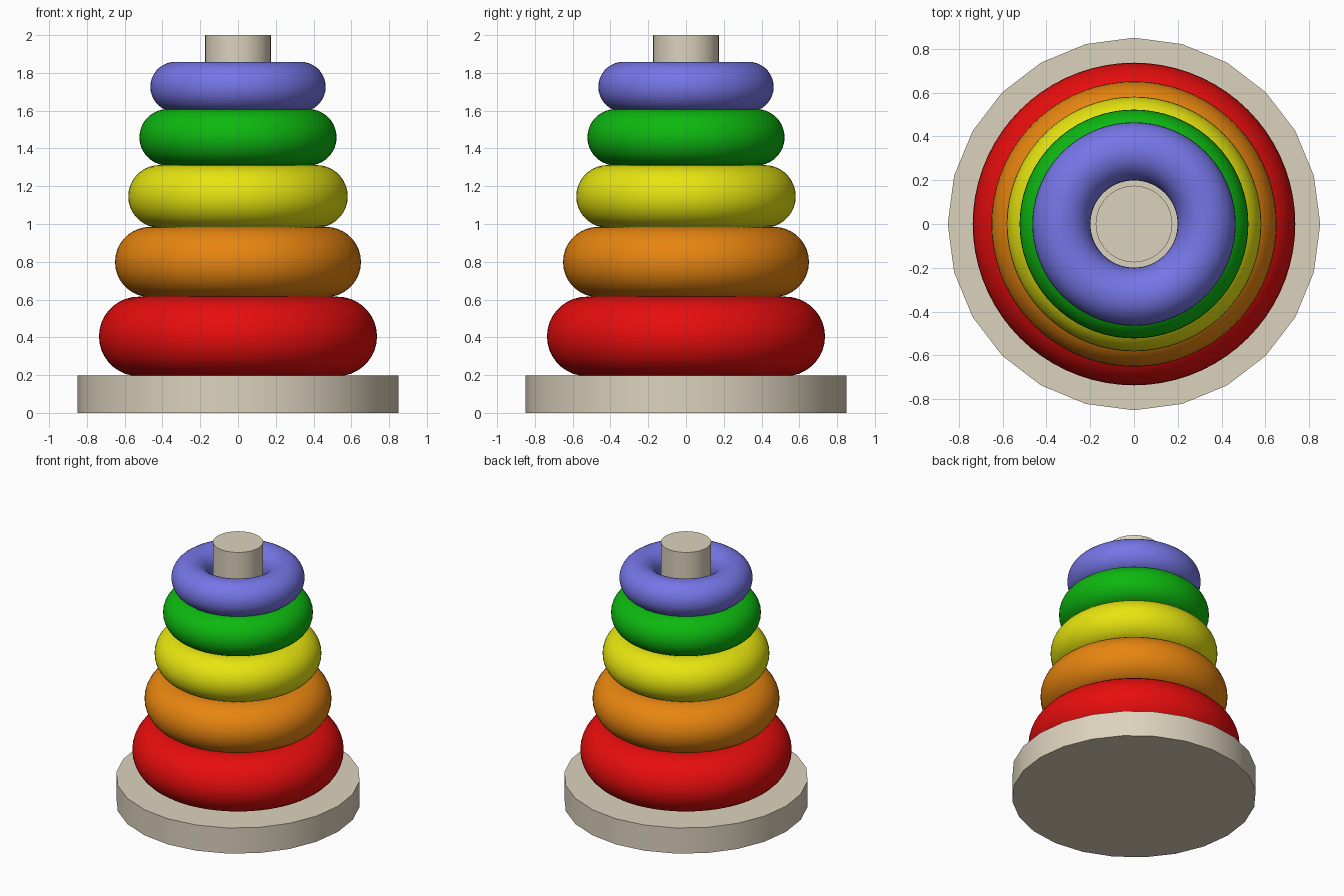
import bpy
import math

# Remove the default cube
cube = bpy.data.objects.get("Cube")
if cube:
    bpy.data.objects.remove(cube, do_unlink=True)


def make_material(name, rgb):
    mat = bpy.data.materials.new(name)
    mat.use_nodes = True
    color = (*rgb, 1.0)
    mat.diffuse_color = color
    mat.node_tree.nodes["Principled BSDF"].inputs["Base Color"].default_value = color
    return mat


def finish(name, mat):
    obj = bpy.context.object
    obj.name = name
    obj.data.materials.append(mat)
    bpy.ops.object.shade_smooth_by_angle(angle=math.radians(35))
    return obj


def cylinder(name, radius, bottom, top, sides, mat):
    bpy.ops.mesh.primitive_cylinder_add(
        vertices=sides, radius=radius, depth=top - bottom,
        location=(0, 0, (bottom + top) / 2))
    return finish(name, mat)


def ring(name, outer, center_z, mat):
    # Every ring shares the same proportions: tube = 0.4 x major radius
    major = outer / 1.4
    bpy.ops.mesh.primitive_torus_add(
        major_radius=major, minor_radius=0.4 * major,
        major_segments=72, minor_segments=36, location=(0, 0, center_z))
    return finish(name, mat)


# Wooden base and pole
wood = make_material("pale wood", (0.72, 0.65, 0.51))
cylinder("base", 0.85, 0.0, 0.197, 24, wood)
cylinder("pole", 0.175, 0.19, 2.0, 32, wood)

# Stacked rings, bottom to top: colour name, colour, outer radius, height
rings = [
    ("red", (0.8, 0.004, 0.004), 0.736, 0.405),
    ("orange", (0.8, 0.235, 0.005), 0.651, 0.799),
    ("yellow", (0.8, 0.78, 0.005), 0.581, 1.146),
    ("green", (0.004, 0.48, 0.005), 0.522, 1.459),
    ("lavender blue", (0.18, 0.18, 0.8), 0.464, 1.726),
]
for color_name, rgb, outer, height in rings:
    ring(color_name.replace(" ", "_") + "_ring", outer, height,
         make_material(color_name, rgb))
